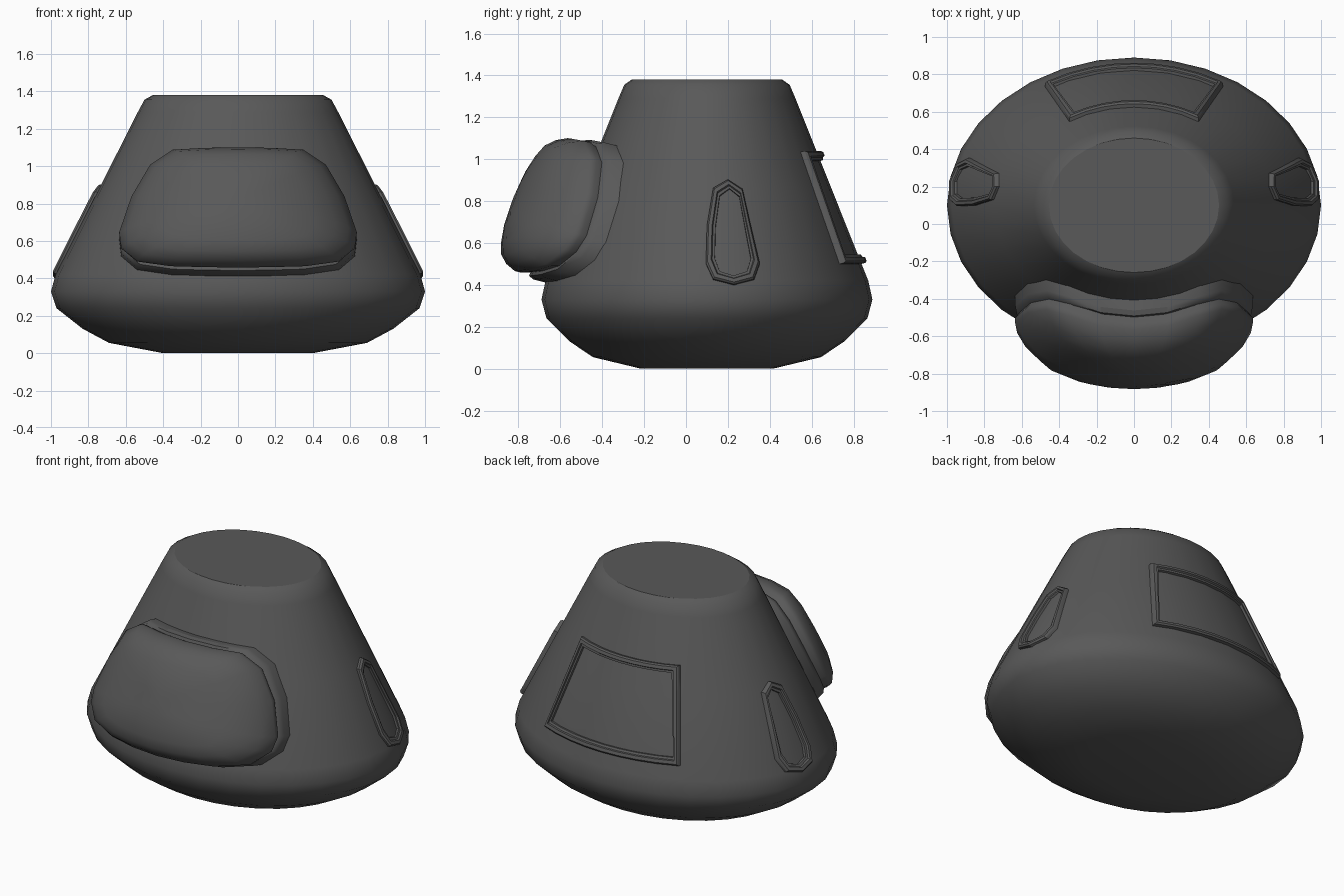
import bpy
import bmesh
from math import sin, cos, pi, sqrt, radians

if "Cube" in bpy.data.objects:
    bpy.data.objects.remove(bpy.data.objects["Cube"])

DEPTH = 0.79      # depth of the oval body relative to its width
MID_Y = 0.1       # centre of the body

grey = bpy.data.materials.new("dark_grey")
grey.use_nodes = True
grey.diffuse_color = (0.1, 0.1, 0.1, 1)
grey.node_tree.nodes["Principled BSDF"].inputs["Base Color"].default_value = (0.1, 0.1, 0.1, 1)


def finish(name, bm, angle):
    """Smooth the shading, keep hard edges and link the object."""
    bmesh.ops.recalc_face_normals(bm, faces=bm.faces)
    bm.normal_update()
    for f in bm.faces:
        f.smooth = True
    for e in bm.edges:
        flat_cap = any(f.normal.z > 0.99 for f in e.link_faces)
        e.smooth = not flat_cap and e.calc_face_angle(0) < radians(angle)
    mesh = bpy.data.meshes.new(name)
    bm.to_mesh(mesh)
    bm.free()
    mesh.materials.append(grey)
    obj = bpy.data.objects.new(name, mesh)
    bpy.context.scene.collection.objects.link(obj)


def bridge(bm, a, b):
    n = len(a)
    for i in range(n):
        j = (i + 1) % n
        bm.faces.new((a[i], a[j], b[j], b[i]))


def wall_radius(z):
    return 0.975 - 0.505 * (z - 0.42)


def on_wall(side, u, z, lift):
    """Place a point on the sloped wall, lifted outward."""
    r = wall_radius(z)
    up = z + 0.25 * lift
    if side in ("front", "back"):
        s = -1 if side == "front" else 1
        return (u, MID_Y + s * (DEPTH * sqrt(max(r * r - u * u, 0)) + lift), up)
    s = 1 if side == "left" else -1
    v = (u - MID_Y) / DEPTH
    return (s * (sqrt(max(r * r - v * v, 0)) + lift), u, up)


def subdivide(points, steps):
    out = []
    for i, (u, z) in enumerate(points):
        u2, z2 = points[(i + 1) % len(points)]
        out += [(u + (u2 - u) * k / steps, z + (z2 - z) * k / steps) for k in range(steps)]
    return out


def centre(points):
    us, zs = zip(*points)
    return ((min(us) + max(us)) / 2, (min(zs) + max(zs)) / 2,
            (max(us) - min(us)) / 2, (max(zs) - min(zs)) / 2)


def dome(name, outline, profile, z_scale=1.0):
    """Concentric rings of (scale, lift) closed by a centre point."""
    bm = bmesh.new()
    cu, cz, _, _ = centre(outline)
    rings = [[bm.verts.new(on_wall("front", cu + (u - cu) * s, cz + (z - cz) * s * z_scale, d))
              for u, z in outline] for s, d in profile]
    for a, b in zip(rings, rings[1:]):
        bridge(bm, a, b)
    tip = bm.verts.new(on_wall("front", cu, cz, profile[-1][1] + 0.003))
    last = rings[-1]
    for i in range(len(last)):
        bm.faces.new((last[i], last[(i + 1) % len(last)], tip))
    finish(name, bm, 42)


def frame(name, side, outline, section):
    """Closed raised border; section lists (inset, lift)."""
    bm = bmesh.new()
    cu, cz, hu, hz = centre(outline)
    rings = [[bm.verts.new(on_wall(side, cu + (u - cu) * (1 - w / hu),
                                   cz + (z - cz) * (1 - w / hz), d))
              for u, z in outline] for w, d in section]
    for i, ring in enumerate(rings):
        bridge(bm, ring, rings[(i + 1) % len(rings)])
    finish(name, bm, 30)


# Body: oval turned profile
profile = [(0.4, 0), (0.69, 0.055), (0.83, 0.13), (0.97, 0.24), (1.0, 0.33), (0.975, 0.42),
           (0.75, 0.865), (0.535, 1.29), (0.5, 1.355), (0.455, 1.38)]
bm = bmesh.new()
SIDES = 32
rings = [[bm.verts.new((r * cos(2 * pi * i / SIDES), MID_Y + DEPTH * r * sin(2 * pi * i / SIDES), z))
          for i in range(SIDES)] for r, z in profile]
for a, b in zip(rings, rings[1:]):
    bridge(bm, a, b)
bm.faces.new(rings[0])
bm.faces.new(rings[-1])
finish("body", bm, 50)

# Visor and the rim behind it
half = [(0.18, 1.06), (0.35, 1.05), (0.47, 0.97), (0.57, 0.8), (0.635, 0.61),
        (0.625, 0.53), (0.54, 0.46), (0.36, 0.435), (0.18, 0.43)]
visor = [(0, 1.063)] + half + [(0, 0.428)] + [(-u, z) for u, z in reversed(half)]
dome("visor_rim", visor, [(1, -0.06), (1, 0.055), (0.97, 0.08), (0.85, 0.08)], 1.05)
dome("visor", visor, [(0.94, 0.05), (1, 0.12), (1, 0.15), (0.93, 0.2), (0.82, 0.238),
                      (0.65, 0.26), (0.4, 0.277), (0.2, 0.281)])

# Side window frames
window = [(0.2, 0.9), (0.27, 0.855), (0.305, 0.7), (0.352, 0.5), (0.325, 0.425), (0.23, 0.4),
          (0.13, 0.425), (0.095, 0.5), (0.1, 0.68), (0.13, 0.86)]
border = [(0, -0.03), (0, 0.012), (0.008, 0.022), (0.025, 0.022), (0.03, 0.012),
          (0.042, 0.01), (0.046, -0.03)]
for side in ("left", "right"):
    frame(side + "_window_frame", side, window, border)

# Back hatch frame
hatch = subdivide([(-0.475, 0.5), (0.475, 0.5), (0.345, 1.035), (-0.345, 1.035)], 8)
frame("hatch_frame", "back", hatch,
      [(0, -0.03), (0, 0.018), (0.008, 0.027), (0.026, 0.027), (0.03, 0.016),
       (0.042, 0.013), (0.046, -0.03)])
